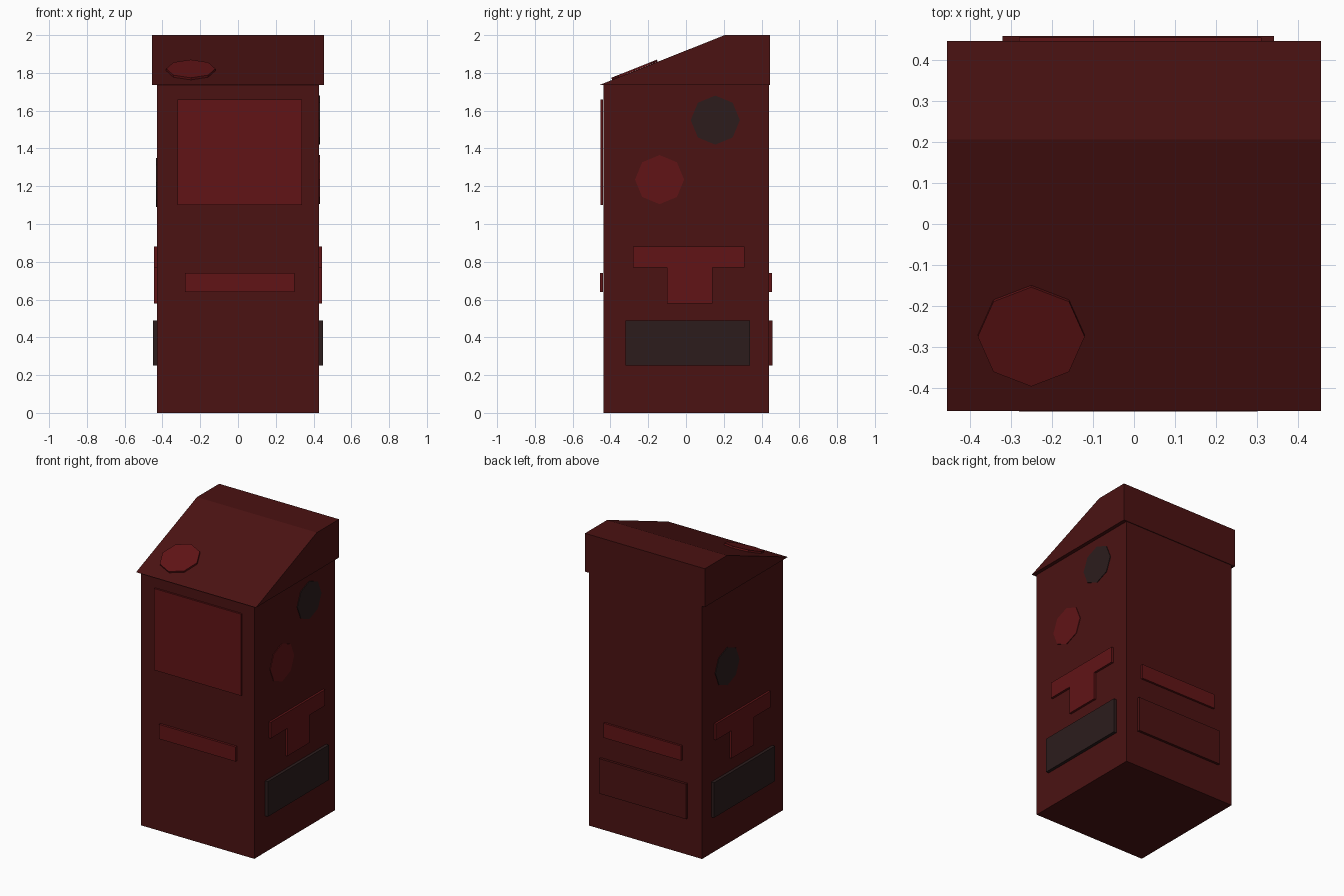
import bpy, bmesh, math
from mathutils import Matrix, Vector

if "Cube" in bpy.data.objects:
    bpy.data.objects.remove(bpy.data.objects["Cube"])


def material(name, rgb):
    m = bpy.data.materials.new(name)
    m.diffuse_color = (*rgb, 1)
    m.use_nodes = True
    m.node_tree.nodes["Principled BSDF"].inputs["Base Color"].default_value = m.diffuse_color
    return m


RED = material("dark_red", (0.07, 0.006, 0.006))
TRIM = material("trim_red", (0.12, 0.007, 0.008))
DARK = material("near_black", (0.025, 0.012, 0.012))


def prism(name, outline, depth, frame, mat):
    """Extrude a closed 2D outline along the local z of a frame."""
    bm = bmesh.new()
    face = bm.faces.new([bm.verts.new((u, v, 0)) for u, v in outline])
    ext = bmesh.ops.extrude_face_region(bm, geom=[face])
    verts = [g for g in ext["geom"] if isinstance(g, bmesh.types.BMVert)]
    bmesh.ops.translate(bm, vec=(0, 0, depth), verts=verts)
    bmesh.ops.recalc_face_normals(bm, faces=bm.faces)
    me = bpy.data.meshes.new(name)
    bm.to_mesh(me)
    bm.free()
    ob = bpy.data.objects.new(name, me)
    ob.matrix_world = frame
    me.materials.append(mat)
    bpy.context.collection.objects.link(ob)
    return ob


def frame(u, v, origin):
    """Placement whose local axes are u, v and their cross product."""
    u, v = Vector(u), Vector(v)
    m = Matrix((u, v, u.cross(v))).transposed().to_4x4()
    m.translation = origin
    return m


def rect(u0, u1, v0, v1):
    return [(u0, v0), (u1, v0), (u1, v1), (u0, v1)]


def octagon(u, v, r):
    return [(u + r * math.cos(i * math.pi / 4), v + r * math.sin(i * math.pi / 4))
            for i in range(8)]


def flip(outline):
    return [(-u, v) for u, v in outline]


# Frames: u runs rightwards as each face is seen from outside, v runs upwards
FRONT = frame((1, 0, 0), (0, 0, 1), (0, -0.44, 0))
BACK = frame((-1, 0, 0), (0, 0, 1), (0, 0.44, 0))
RIGHT = frame((0, 1, 0), (0, 0, 1), (0.43, 0, 0))
LEFT = frame((0, -1, 0), (0, 0, 1), (-0.43, 0, 0))

# Main cabinet and sloping roof
prism("cabinet", rect(-0.43, 0.43, -0.437, 0.44), 1.74,
      frame((1, 0, 0), (0, 1, 0), (0, 0, 0)), RED)
prism("roof", [(-0.455, 1.737), (0.445, 1.737), (0.445, 2.0), (0.205, 2.0)], 0.91,
      frame((0, 1, 0), (0, 0, 1), (-0.455, 0, 0)), RED)

# Octagonal button lying on the roof slope
slope = math.atan2(0.263, 0.66)
prism("roof_button", octagon(0, 0, 0.13), 0.012,
      frame((1, 0, 0), (0, math.cos(slope), math.sin(slope)), (-0.25, -0.27, 1.811)), TRIM)

# Front and back panels
prism("front_window", rect(-0.32, 0.34, 1.10, 1.66), 0.012, FRONT, TRIM)
prism("front_bar", rect(-0.28, 0.30, 0.64, 0.74), 0.016, FRONT, TRIM)
prism("back_bar", flip(rect(-0.28, 0.31, 0.64, 0.74)), 0.014, BACK, TRIM)
prism("back_panel", flip(rect(-0.32, 0.34, 0.25, 0.49)), 0.017, BACK, RED)

# Panels and T shaped plates on both sides
tee = [(-0.10, 0.58), (0.14, 0.58), (0.14, 0.77), (0.31, 0.77),
       (0.31, 0.88), (-0.28, 0.88), (-0.28, 0.77), (-0.10, 0.77)]
for side, place, adjust in (("right", RIGHT, list), ("left", LEFT, flip)):
    prism(side + "_tee", adjust(tee), 0.015, place, TRIM)
    prism(side + "_panel", adjust(rect(-0.32, 0.34, 0.25, 0.49)), 0.021, place, DARK)

# Thin round discs
prism("right_upper_disc", octagon(0.155, 1.55, 0.13), 0.004, RIGHT, DARK)
prism("right_lower_disc", octagon(-0.14, 1.235, 0.13), 0.004, RIGHT, TRIM)
prism("left_disc", flip(octagon(0.17, 1.22, 0.13)), 0.004, LEFT, DARK)
